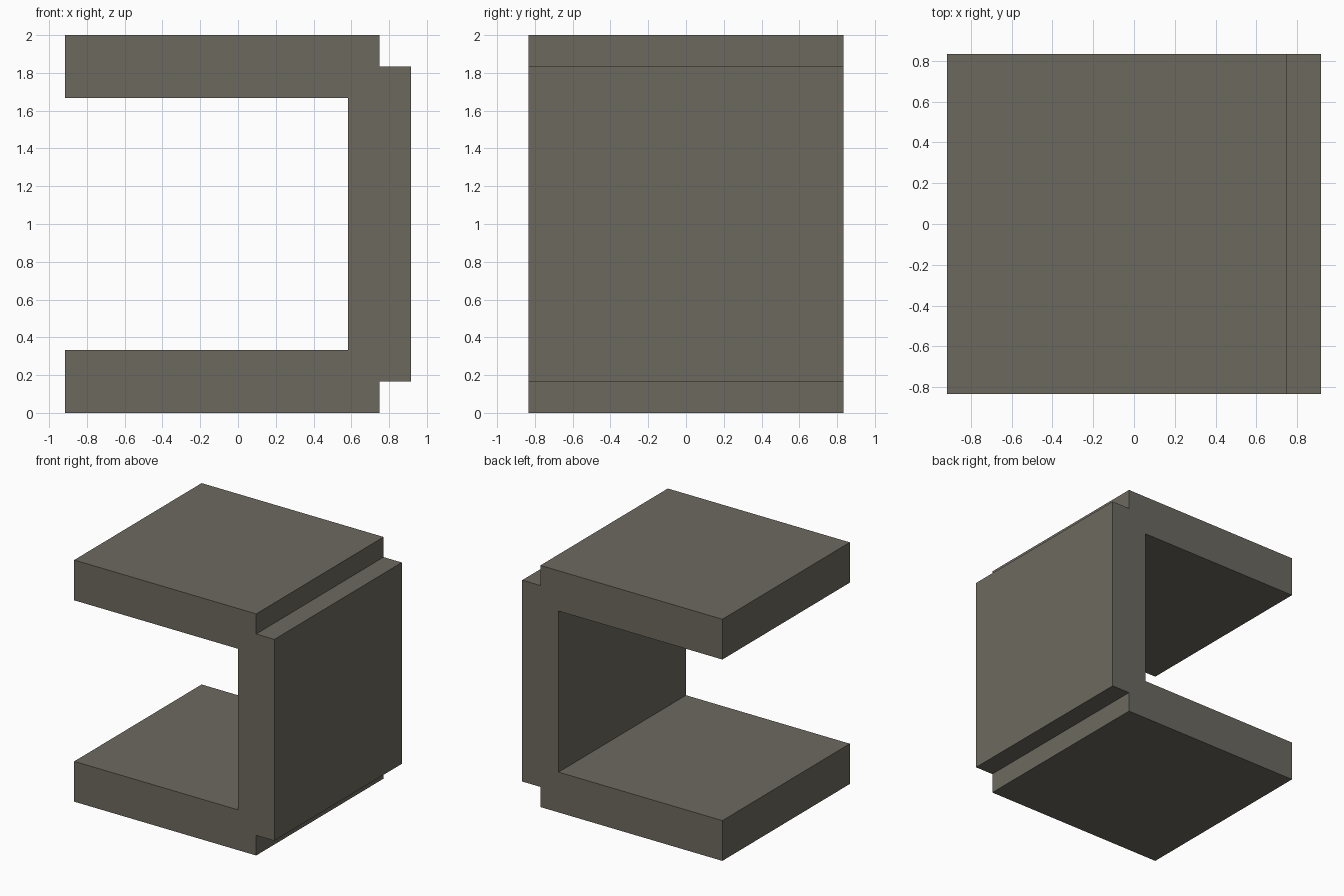
import bpy, bmesh

if "Cube" in bpy.data.objects:
    bpy.data.objects.remove(bpy.data.objects["Cube"])

U = 1 / 6           # grid unit of the design
HALF_DEPTH = 5 * U

# Colour
stone = bpy.data.materials.new("warm_grey")
stone.diffuse_color = (0.15, 0.141, 0.114, 1)
stone.use_nodes = True
stone.node_tree.nodes["Principled BSDF"].inputs["Base Color"].default_value = stone.diffuse_color

# Lower half of the C-shaped section, mirrored about mid height
lower = [(3.5, 6), (3.5, 2), (-5.5, 2), (-5.5, 0), (4.5, 0), (4.5, 1), (5.5, 1)]
upper = [(x, 12 - z) for x, z in reversed(lower[1:])]
profile = lower[1:] + upper

# Extrude the section along y
bm = bmesh.new()
face = bm.faces.new([bm.verts.new((x * U, -HALF_DEPTH, z * U)) for x, z in profile])
ext = bmesh.ops.extrude_face_region(bm, geom=[face])
moved = [g for g in ext["geom"] if isinstance(g, bmesh.types.BMVert)]
bmesh.ops.translate(bm, verts=moved, vec=(0, 2 * HALF_DEPTH, 0))
bmesh.ops.recalc_face_normals(bm, faces=bm.faces[:])

mesh = bpy.data.meshes.new("channel_bracket")
bm.to_mesh(mesh)
bm.free()
mesh.materials.append(stone)
bracket = bpy.data.objects.new("channel_bracket", mesh)
bpy.context.collection.objects.link(bracket)
